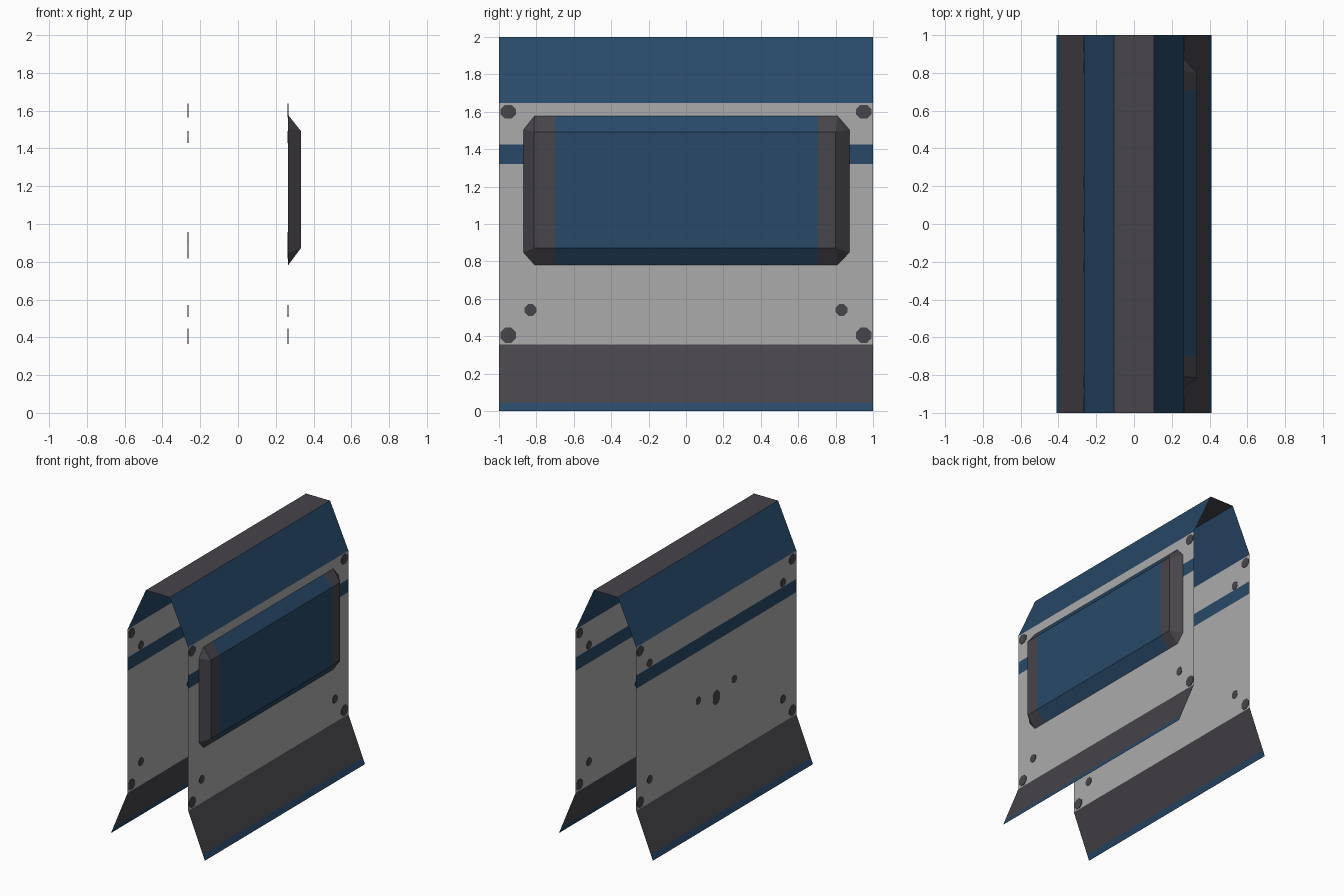
import bpy, bmesh, math
from mathutils import Vector

if "Cube" in bpy.data.objects:
    bpy.data.objects.remove(bpy.data.objects["Cube"])


def material(name, rgb):
    m = bpy.data.materials.new(name)
    m.diffuse_color = (*rgb, 1)
    m.use_nodes = True
    m.node_tree.nodes["Principled BSDF"].inputs["Base Color"].default_value = m.diffuse_color
    return m


GREY = material("light grey", (0.41, 0.41, 0.41))
BLUE = material("navy blue", (0.021, 0.066, 0.140))
DARK = material("charcoal", (0.063, 0.058, 0.069))


def mesh_object(name, verts, faces, mats, indices=None):
    me = bpy.data.meshes.new(name)
    me.from_pydata(verts, [], faces)
    for m in mats:
        me.materials.append(m)
    for i, k in enumerate(indices or []):
        me.polygons[i].material_index = k
    me.update()
    ob = bpy.data.objects.new(name, me)
    bpy.context.collection.objects.link(ob)
    return ob


# wall shell: thin open sheet extruded along y from a half profile (x, z)
WALL_X = 0.265
half = [(0.41, 0), (0.392, 0.044), (WALL_X, 0.355), (WALL_X, 1.32),
        (WALL_X, 1.425), (WALL_X, 1.648), (0.105, 2.0)]
side_colours = [1, 2, 0, 1, 0, 1]
profile = half + [(-x, z) for x, z in reversed(half)]
colours = side_colours + [2] + side_colours[::-1]
verts = [(x, y, z) for x, z in profile for y in (-1, 1)]
faces = [(2 * i, 2 * i + 1, 2 * i + 3, 2 * i + 2) for i in range(len(profile) - 1)]
mesh_object("wall_shell", verts, faces, [GREY, BLUE, DARK], colours)


# bolt spots: very thin octagonal plates through the sheet
def spot(name, x, y, z, ry, rz):
    ring = [(math.cos(a) * ry, math.sin(a) * rz)
            for a in (math.pi / 8 + i * math.pi / 4 for i in range(8))]
    v = [(x + d, y + p, z + q) for d in (-0.003, 0.003) for p, q in ring]
    f = [tuple(range(7, -1, -1)), tuple(range(8, 16))]
    f += [(i, (i + 1) % 8, (i + 1) % 8 + 8, i + 8) for i in range(8)]
    mesh_object(name, v, f, [DARK])


for x in (-WALL_X, WALL_X):
    for s in (-1, 1):
        spot("corner_bolt", x, s * 0.95, 1.6, 0.044, 0.040)
        spot("corner_bolt", x, s * 0.95, 0.405, 0.044, 0.044)
        spot("small_bolt", x, s * 0.832, 1.46, 0.034, 0.034)
        spot("small_bolt", x, s * 0.832, 0.54, 0.034, 0.034)
        spot("middle_bolt", x, s * 0.225, 0.93, 0.034, 0.030)
    spot("centre_port", x, 0, 0.87, 0.047, 0.058)

# raised panel on the +x side: rectangle face, chamfered outline at the wall
FX = 0.333
front = [(-0.813, 0.872), (0.8, 0.872), (0.8, 1.492), (-0.813, 1.492)]
outer = [(-0.81, 0.782), (0.81, 0.782), (0.873, 0.847), (0.873, 1.505),
         (0.81, 1.578), (-0.81, 1.578), (-0.868, 1.505), (-0.868, 0.847)]
verts = [(FX, y, z) for y, z in front] + [(WALL_X, y, z) for y, z in outer]
faces = [(0, 1, 2, 3)]
for i in range(4):
    a, b = 4 + 2 * i, 5 + 2 * i
    j = (i + 1) % 4
    faces.append((a, b, j, i))                    # bevel side
    faces.append((b, 4 + (2 * i + 2) % 8, j))     # corner triangle
panel = mesh_object("raised_panel", verts, faces, [BLUE, DARK])

# split the panel where the charcoal ends begin
bm = bmesh.new()
bm.from_mesh(panel.data)
for y in (-0.7, 0.705):
    bmesh.ops.bisect_plane(bm, geom=bm.verts[:] + bm.edges[:] + bm.faces[:],
                           plane_co=Vector((0, y, 0)), plane_no=Vector((0, 1, 0)))
for f in bm.faces:
    f.material_index = 1 if abs(f.calc_center_median().y) > 0.7 else 0
bm.normal_update()
bm.to_mesh(panel.data)
bm.free()
